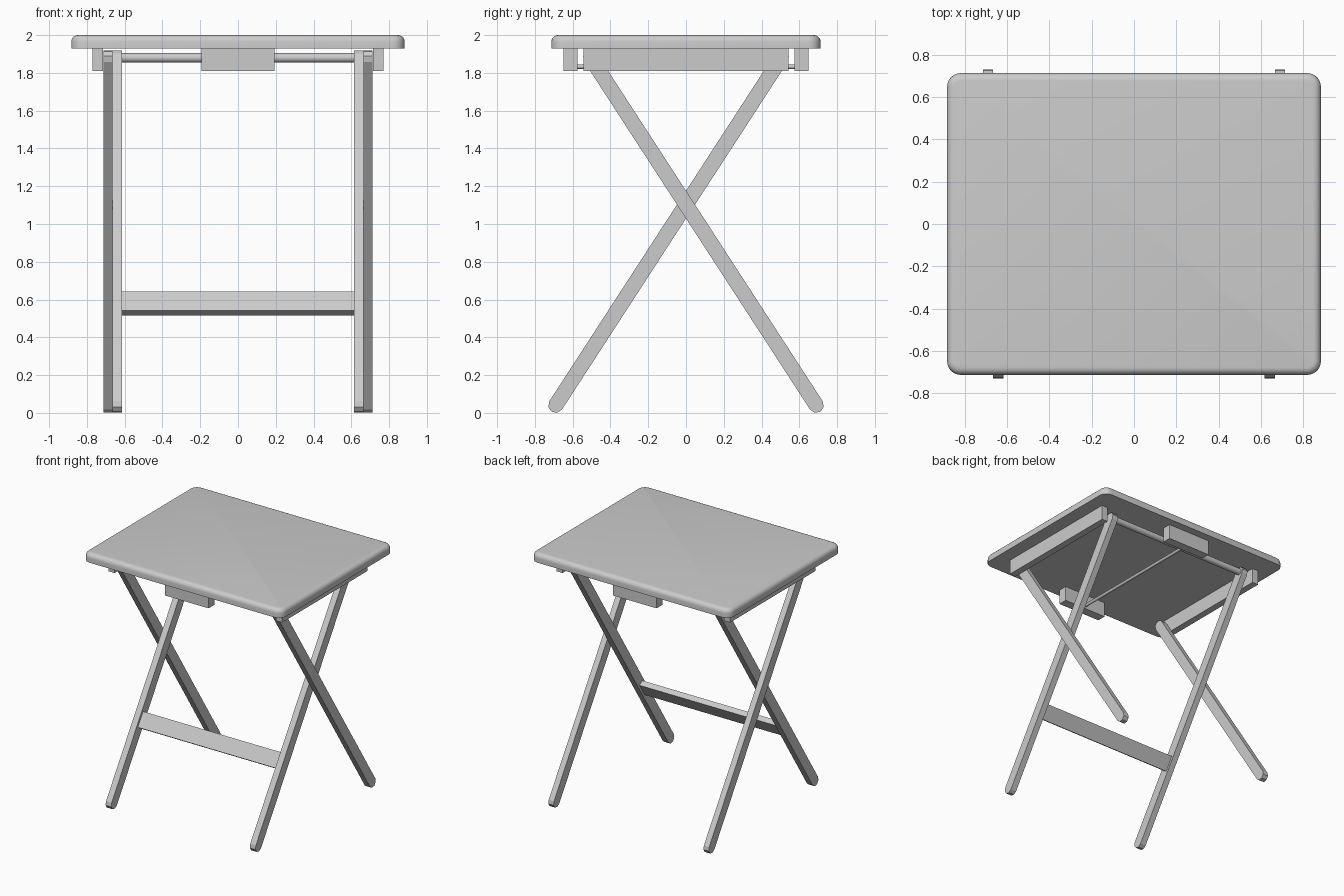
import bpy, bmesh, math
from mathutils import Vector

if "Cube" in bpy.data.objects:
    bpy.data.objects.remove(bpy.data.objects["Cube"])

TILT = math.atan2(1.195, 1.84)      # leg lean away from vertical
R = 0.04                            # half the leg width


def make_object(name, bm):
    bmesh.ops.recalc_face_normals(bm, faces=bm.faces)
    mesh = bpy.data.meshes.new(name)
    bm.to_mesh(mesh)
    bm.free()
    ob = bpy.data.objects.new(name, mesh)
    bpy.context.collection.objects.link(ob)
    return ob


def smooth(ob, angle=35):
    bpy.ops.object.select_all(action='DESELECT')
    ob.select_set(True)
    bpy.context.view_layer.objects.active = ob
    bpy.ops.object.shade_smooth_by_angle(angle=math.radians(angle))


def box(name, center, size, tilt=0.0):
    bm = bmesh.new()
    bmesh.ops.create_cube(bm, size=1)
    bmesh.ops.scale(bm, vec=size, verts=bm.verts)
    ob = make_object(name, bm)
    ob.location = center
    ob.rotation_euler.x = tilt
    return ob


def rod(name, center, radius, length, rotation):
    bm = bmesh.new()
    bmesh.ops.create_cone(bm, cap_ends=True, segments=20, radius1=radius,
                          radius2=radius, depth=length)
    ob = make_object(name, bm)
    ob.location = center
    ob.rotation_euler = rotation
    smooth(ob)
    return ob


def leg(name, x0, x1, side):
    """Flat bar with faceted round ends, foot at y = -side."""
    foot, top = Vector((-0.69, 0.04)), Vector((0.505, 1.88))
    bm = bmesh.new()
    profile = []
    for c, start in ((top, 0), (foot, math.pi)):
        for i in range(5):
            a = start - TILT + i * math.pi / 4
            profile.append((c.x + R * math.cos(a), c.y + R * math.sin(a)))
    face = bm.faces.new([bm.verts.new((x0, y * side, z)) for y, z in profile])
    ext = bmesh.ops.extrude_face_region(bm, geom=[face])
    moved = [v for v in ext['geom'] if isinstance(v, bmesh.types.BMVert)]
    bmesh.ops.translate(bm, vec=(x1 - x0, 0, 0), verts=moved)
    return make_object(name, bm)


# Table top: rounded corners, then a rounded upper rim
bm = bmesh.new()
bmesh.ops.create_cube(bm, size=1)
bmesh.ops.scale(bm, vec=(1.765, 1.425, 0.07), verts=bm.verts)
bmesh.ops.translate(bm, vec=(0, 0, 1.965), verts=bm.verts)
upright = [e for e in bm.edges if abs(e.verts[0].co.z - e.verts[1].co.z) > 0.05]
bmesh.ops.bevel(bm, geom=upright, offset=0.065, segments=6, profile=0.5,
                affect='EDGES')
rim = [e for e in bm.edges if all(v.co.z > 1.99 for v in e.verts)]
bmesh.ops.bevel(bm, geom=rim, offset=0.035, segments=5, profile=0.5,
                affect='EDGES')
smooth(make_object("table_top", bm))

# Legs and side rails, left and right
for s, side in ((-1, "left"), (1, "right")):
    leg("inner_leg_" + side, s * 0.615, s * 0.665, 1)
    leg("outer_leg_" + side, s * 0.665, s * 0.712, -1)
    box("side_rail_" + side, (s * 0.743, 0, 1.87), (0.055, 1.085, 0.12))

# Clip blocks under the front and back edges
for s, side in ((-1, "front"), (1, "back")):
    box("clip_block_" + side, (0, s * 0.612, 1.87), (0.385, 0.073, 0.12))

# Stretcher between the inner legs
t = (0.58 - 0.04) / 1.84
box("stretcher", (0, -0.69 + 1.195 * t, 0.58), (1.24, 0.044, 0.122), -TILT)

# Cross rod at the inner leg tops and thin rod joining the clip blocks
rod("cross_rod", (0, 0.505, 1.88), 0.025, 1.25, (0, math.pi / 2, 0))
rod("clip_rod", (0, 0, 1.833), 0.012, 1.17, (math.pi / 2, 0, 0))
